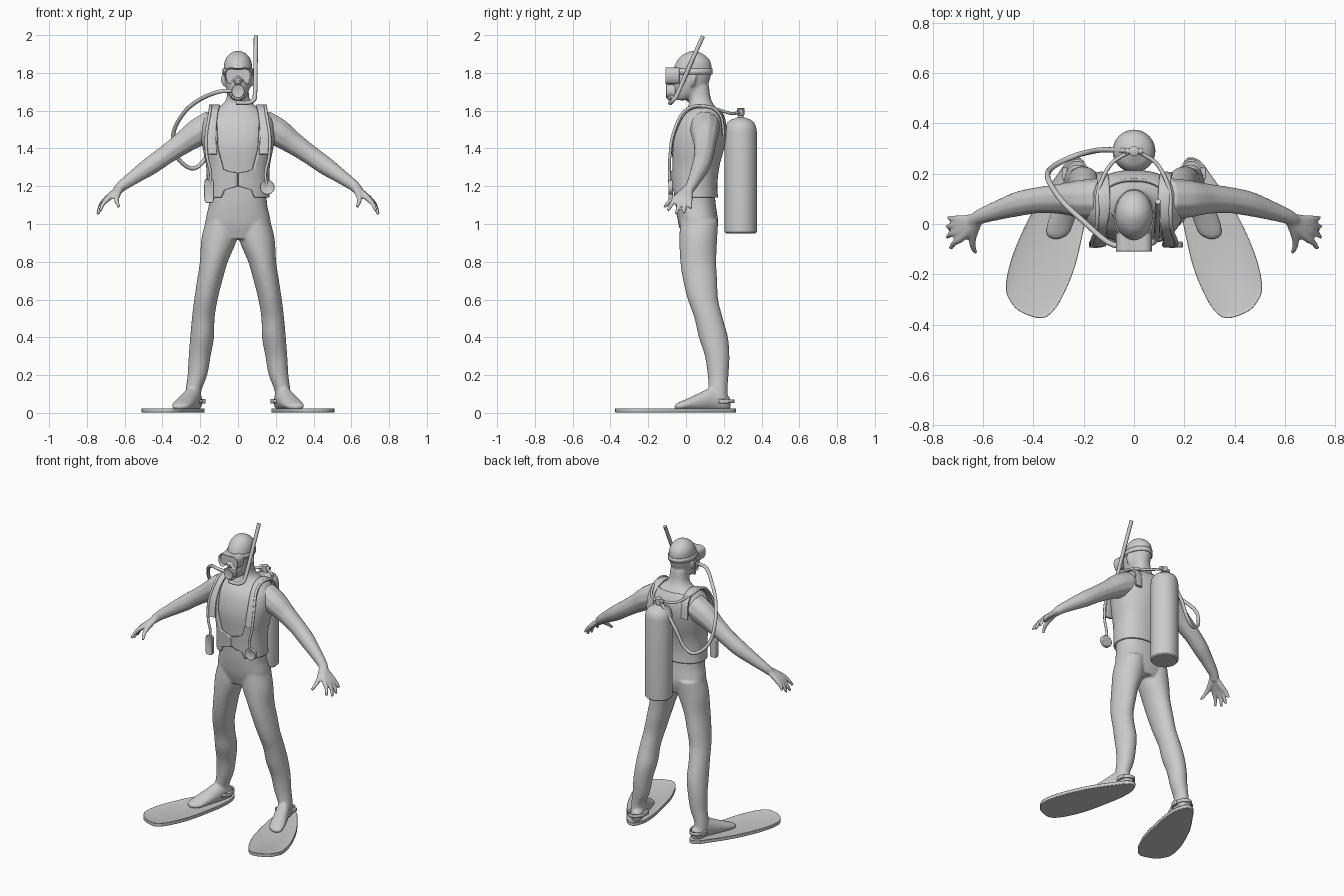
import bpy, bmesh, math
from mathutils import Vector as V

if "Cube" in bpy.data.objects:
    bpy.data.objects.remove(bpy.data.objects["Cube"])

X, Y, Z = V((1, 0, 0)), V((0, 1, 0)), V((0, 0, 1))


def spline(rows, k=5, closed=False):
    """Catmull-Rom resampling of rows of numbers."""
    n, out = len(rows), []
    get = (lambda i: rows[i % n]) if closed else (lambda i: rows[min(max(i, 0), n - 1)])
    for i in range(n if closed else n - 1):
        for s in range(k):
            t = s / k
            out.append([0.5 * (2 * b + (c - a) * t + (2 * a - 5 * b + 4 * c - d) * t * t
                        + (3 * b - a - 3 * c + d) * t ** 3)
                        for a, b, c, d in zip(get(i - 1), get(i), get(i + 1), get(i + 2))])
    return out if closed else out + [list(rows[-1])]


def finish(ob, angle=40):
    bpy.ops.object.select_all(action='DESELECT')
    ob.select_set(True)
    bpy.context.view_layer.objects.active = ob
    bpy.ops.object.shade_smooth_by_angle(angle=math.radians(angle))
    return ob


def from_bm(name, bm):
    bmesh.ops.recalc_face_normals(bm, faces=bm.faces)
    me = bpy.data.meshes.new(name)
    bm.to_mesh(me)
    bm.free()
    ob = bpy.data.objects.new(name, me)
    bpy.context.collection.objects.link(ob)
    return finish(ob)


def ring(c, u, v, ru, rv, n=32, p=1.0, a0=0.0, a1=None):
    m = n if a1 is None else n - 1
    span = 2 * math.pi if a1 is None else a1 - a0
    f = lambda q: math.copysign(abs(q) ** p, q)
    return [V(c) + u * ru * f(math.cos(a0 + span * i / m)) + v * rv * f(math.sin(a0 + span * i / m))
            for i in range(n)]


def loft(name, rings, closed=True, caps=True):
    bm = bmesh.new()
    vs = [[bm.verts.new(p) for p in r] for r in rings]
    n = len(vs[0])
    for a, b in zip(vs, vs[1:]):
        for i in range(n if closed else n - 1):
            j = (i + 1) % n
            bm.faces.new((a[i], a[j], b[j], b[i]))
    if caps:
        bm.faces.new(vs[0])
        bm.faces.new(vs[-1])
    return from_bm(name, bm)


def tube(name, pts, r=0.01, k=6):
    """Round tube; points may carry their own radius as a 4th value."""
    pts = spline([tuple(p) if len(p) == 4 else (*p, r) for p in pts], k)
    cu = bpy.data.curves.new(name, 'CURVE')
    cu.dimensions, cu.bevel_depth, cu.bevel_resolution, cu.use_fill_caps = '3D', 1.0, 3, True
    sp = cu.splines.new('POLY')
    sp.points.add(len(pts) - 1)
    for q, p in zip(sp.points, pts):
        q.co, q.radius = (*p[:3], 1), p[3]
    ob = bpy.data.objects.new(name, cu)
    bpy.context.collection.objects.link(ob)
    bpy.ops.object.select_all(action='DESELECT')
    ob.select_set(True)
    bpy.context.view_layer.objects.active = ob
    bpy.ops.object.convert(target='MESH')
    return finish(bpy.context.object)


def plate(name, pts, depth, inset=0.0, sink=0.0, bevel=0.004):
    """Outline extruded by the vector depth, its far face inset and sunk."""
    bm = bmesh.new()
    f = bm.faces.new([bm.verts.new(p) for p in pts])
    ext = bmesh.ops.extrude_face_region(bm, geom=[f], use_keep_orig=True)['geom']
    bmesh.ops.translate(bm, vec=depth, verts=[e for e in ext if isinstance(e, bmesh.types.BMVert)])
    cap = [e for e in ext if isinstance(e, bmesh.types.BMFace)][0]
    bmesh.ops.recalc_face_normals(bm, faces=bm.faces)
    if inset:
        bmesh.ops.inset_region(bm, faces=[cap], thickness=inset)
        bmesh.ops.translate(bm, vec=-V(depth).normalized() * sink, verts=cap.verts)
    ob = from_bm(name, bm)
    if bevel:
        m = ob.modifiers.new('bevel', 'BEVEL')
        m.width, m.segments, m.limit_method = bevel, 2, 'ANGLE'
    return ob


def side(s, rows):
    return [(s * r[0], *r[1:]) for r in rows]


# Torso and head sections: z, half width, front y, back y
torso = spline([(.92, .13, -.015, .15), (1.0, .172, -.04, .17), (1.1, .155, -.055, .158), (1.2, .15, -.06, .15),
                (1.3, .152, -.068, .16), (1.4, .17, -.075, .185), (1.48, .18, -.065, .198), (1.55, .17, -.04, .193),
                (1.6, .13, 0, .17), (1.635, .08, .015, .145), (1.67, .06, .015, .13), (1.73, .056, .0, .122)])
head = spline([(1.655, .025, -.045, .0), (1.68, .046, -.06, .06), (1.72, .063, -.068, .105), (1.77, .072, -.07, .128),
               (1.82, .076, -.066, .136), (1.86, .071, -.05, .13), (1.89, .055, -.025, .105), (1.91, .03, .01, .07),
               (1.916, .008, .03, .05)])
section = lambda r, o=0, **kw: ring((0, (r[2] + r[3]) / 2, r[0]), X, Y, r[1] + o, (r[3] - r[2]) / 2 + o, **kw)
parts = [loft('torso', [section(r, p=.85) for r in torso]), loft('head', [section(r) for r in head])]

# Legs, feet, arms, fingers and ears
leg = [(.09, .07, 1.02, .08, .10), (.1, .065, .92, .094, .10), (.128, .065, .8, .074, .095), (.15, .075, .7, .067, .09),
       (.17, .09, .6, .062, .08), (.184, .12, .5, .06, .075), (.19, .145, .4, .063, .077), (.203, .165, .3, .058, .065),
       (.215, .17, .2, .052, .055), (.235, .17, .12, .042, .05), (.238, .175, .05, .04, .05)]
foot = [(.222, .235, .05, .02, .03), (.228, .21, .055, .04, .045), (.24, .15, .075, .045, .065), (.265, .08, .06, .05, .05),
        (.29, .01, .045, .053, .032), (.305, -.04, .035, .045, .02), (.31, -.06, .032, .015, .01)]
arm = [(.13, .1, 1.525, .083), (.21, .1, 1.485, .077), (.29, .1, 1.43, .062), (.38, .095, 1.367, .053),
       (.46, .08, 1.31, .05), (.54, .055, 1.255, .04), (.61, .03, 1.205, .031), (.64, .01, 1.175, .026)]
tips = [(.73, -.098, 1.07), (.743, -.052, 1.052), (.743, -.012, 1.055), (.737, .025, 1.08)]
knuckles = [(.682, -.052, 1.14), (.692, -.027, 1.136), (.695, -.002, 1.134), (.692, .02, 1.136)]
for s in (1, -1):
    parts.append(loft('leg', [ring(r[:3], X, Y, r[3], r[4]) for r in spline(side(s, leg))]))
    parts.append(loft('foot', [ring(r[:3], X, Z, r[3], r[4]) for r in spline(side(s, foot))]))
    parts.append(tube('arm', side(s, arm)))
    for t, k in zip(tips, knuckles):
        mid = [(a + b) / 2 for a, b in zip(t, k)]
        mid[0] += .008
        parts.append(tube('finger', side(s, [(.615, .022, 1.2, .018), (*k, .0165), (*mid, .0125), (*t, .010)])))
    parts.append(tube('thumb', side(s, [(.62, .015, 1.195, .02), (.64, -.045, 1.15, .017), (.642, -.085, 1.12, .013),
                                        (.63, -.115, 1.09, .010)])))
    parts.append(tube('ear', side(s, [(.07, .03, 1.73, .008), (.08, .04, 1.76, .012), (.078, .045, 1.79, .01)])))

# Fuse everything into one smooth body
bpy.ops.object.select_all(action='DESELECT')
for p in parts:
    p.select_set(True)
bpy.context.view_layer.objects.active = parts[0]
bpy.ops.object.join()
body = bpy.context.object
body.name = 'body'
m = body.modifiers.new('fuse', 'REMESH')
m.mode, m.voxel_size, m.use_smooth_shade = 'VOXEL', .0075, True
m = body.modifiers.new('smooth', 'SMOOTH')
m.factor, m.iterations = .5, 6

# Buoyancy vest, open at the chest
gap_at = [(1.12, .085), (1.18, .06), (1.2, .001), (1.27, .001), (1.285, .065), (1.4, .095), (1.62, .105)]
rings = []
for r in spline([q for q in torso if 1.12 < q[0] < 1.61], 2):
    for (za, ga), (zb, gb) in zip(gap_at, gap_at[1:]):
        if za <= r[0] <= zb:
            g = math.asin(min(.95, (ga + (gb - ga) * (r[0] - za) / (zb - za)) / r[1]))
    rings.append(section(r, .009, n=64, p=.88, a0=-math.pi / 2 + g, a1=1.5 * math.pi - g))
vest = loft('vest', rings, closed=False, caps=False)
m = vest.modifiers.new('thickness', 'SOLIDIFY')
m.thickness, m.offset = .014, 0

# Shoulder straps and low pressure hoses
strap = [(.13, .2, 1.47), (.125, .185, 1.57), (.12, .13, 1.618), (.12, .06, 1.622), (.13, -.01, 1.585),
         (.14, -.062, 1.48), (.135, -.083, 1.37)]
hose = [(.01, .29, 1.595), (.09, .24, 1.585), (.14, .14, 1.615), (.145, .05, 1.625), (.15, -.02, 1.585),
        (.168, -.07, 1.47), (.165, -.085, 1.36), (.145, -.088, 1.27), (.152, -.085, 1.2)]
for s, n in ((1, 'left'), (-1, 'right')):
    pts = [V(p) for p in spline(side(s, strap))]
    rows = []
    for i, p in enumerate(pts):
        t = (pts[min(i + 1, len(pts) - 1)] - pts[max(i - 1, 0)]).normalized()
        rows.append(ring(p, X, t.cross(X).normalized(), .024, .008, n=16, p=.5))
    loft(n + '_shoulder_strap', rows)
    tube(n + '_hose', side(s, hose), .008)

# Pressure gauge, hand console
disc = lambda c, rx, rz, n=32, p=1: ring(c, X, Z, rx, rz, n, p)
plate('pressure_gauge', disc((.155, -.07, 1.195), .039, .039), V((0, -.025, 0)), .007, .004)
plate('console', disc((-.153, -.07, 1.175), .026, .064, 32, .4), V((0, -.025, 0)), .006, .003)

# Air tank with domed shoulder and valve
prof = [(.078, .95), (.085, .957), (.085, 1.49), (.081, 1.515), (.07, 1.538), (.05, 1.553), (.022, 1.562), (.018, 1.565)]
loft('tank', [ring((0, .29, z), X, Y, r, r, 40) for r, z in prof])
loft('tank_valve', [ring((0, .29, z), X, Y, r, r, 20) for r, z in
                    ((.014, 1.55), (.014, 1.575), (.02, 1.577), (.02, 1.61), (.016, 1.613))])
loft('valve_knob', [ring((x, .29, 1.595), Y, Z, .013, .013, 20) for x in (-.035, .035)])

# Breathing hose looping behind the right arm
tube('breathing_hose', [(-.02, -.09, 1.705), (-.1, -.075, 1.7), (-.2, .01, 1.66), (-.285, .09, 1.59), (-.342, .18, 1.48),
                        (-.325, .225, 1.36), (-.25, .265, 1.295), (-.185, .285, 1.33), (-.12, .295, 1.45), (-.01, .29, 1.595)], .011)

# Mouthpiece and snorkel
plate('mouthpiece', disc((0, -.055, 1.703), .034, .037), V((0, -.052, 0)), .008, .004)
tube('mouthpiece_exhaust', [(-.03, -.075, 1.677, .01), (0, -.085, 1.67, .017), (.03, -.075, 1.677, .01)])
tube('snorkel', [(.095, .09, 1.995), (.093, .025, 1.85), (.09, -.045, 1.69), (.082, -.068, 1.655), (.05, -.082, 1.642),
                 (-.01, -.083, 1.642)], .0115)

# Mask: frame, nose pocket and head band
outline = spline([(0, 1.825), (.045, 1.828), (.068, 1.81), (.07, 1.775), (.056, 1.746), (.034, 1.745), (.018, 1.764),
                  (0, 1.772), (-.018, 1.764), (-.034, 1.745), (-.056, 1.746), (-.07, 1.775), (-.068, 1.81),
                  (-.045, 1.828)], 4, True)
plate('mask_frame', [(x, -.035, z) for x, z in outline], V((0, -.075, 0)), .008, .02, .002)
loft('mask_nose', [ring((0, y, 1.76), X, Z, a, b, 24) for y, a, b in
                   ((-.05, .022, .03), (-.08, .021, .027), (-.098, .016, .02), (-.105, .008, .01))])
band = loft('mask_band', [section((z, .076, -.068, .135), .005, n=48) for z in (1.792, 1.822)], caps=False)
band.modifiers.new('thickness', 'SOLIDIFY').thickness = .006

# Fins with a sunken blade, heel straps and buckles
fin = [(.2, .25), (.23, .265), (.27, .245), (.31, .19), (.36, .12), (.42, .02), (.485, -.13), (.51, -.25), (.49, -.31),
       (.45, -.35), (.37, -.375), (.32, -.345), (.28, -.28), (.235, -.17), (.2, -.02), (.182, .08), (.178, .18)]
for s, n in ((1, 'left'), (-1, 'right')):
    plate(n + '_fin', [(x, y, .002) for x, y in spline(side(s, fin), 4, True)], V((0, 0, .023)), .018, .006, .003)
    heel = loft(n + '_heel_strap', [ring((s * .228, .185, z), X, Y, .053, .072) for z in (.052, .072)], caps=False)
    heel.modifiers.new('thickness', 'SOLIDIFY').thickness = .008
    for x, y in ((.183, .17), (.275, .2)):
        plate(n + '_buckle', ring((s * x, y, .05), X, Y, .011, .026, 16, .5), V((0, 0, .024)), bevel=.003)
